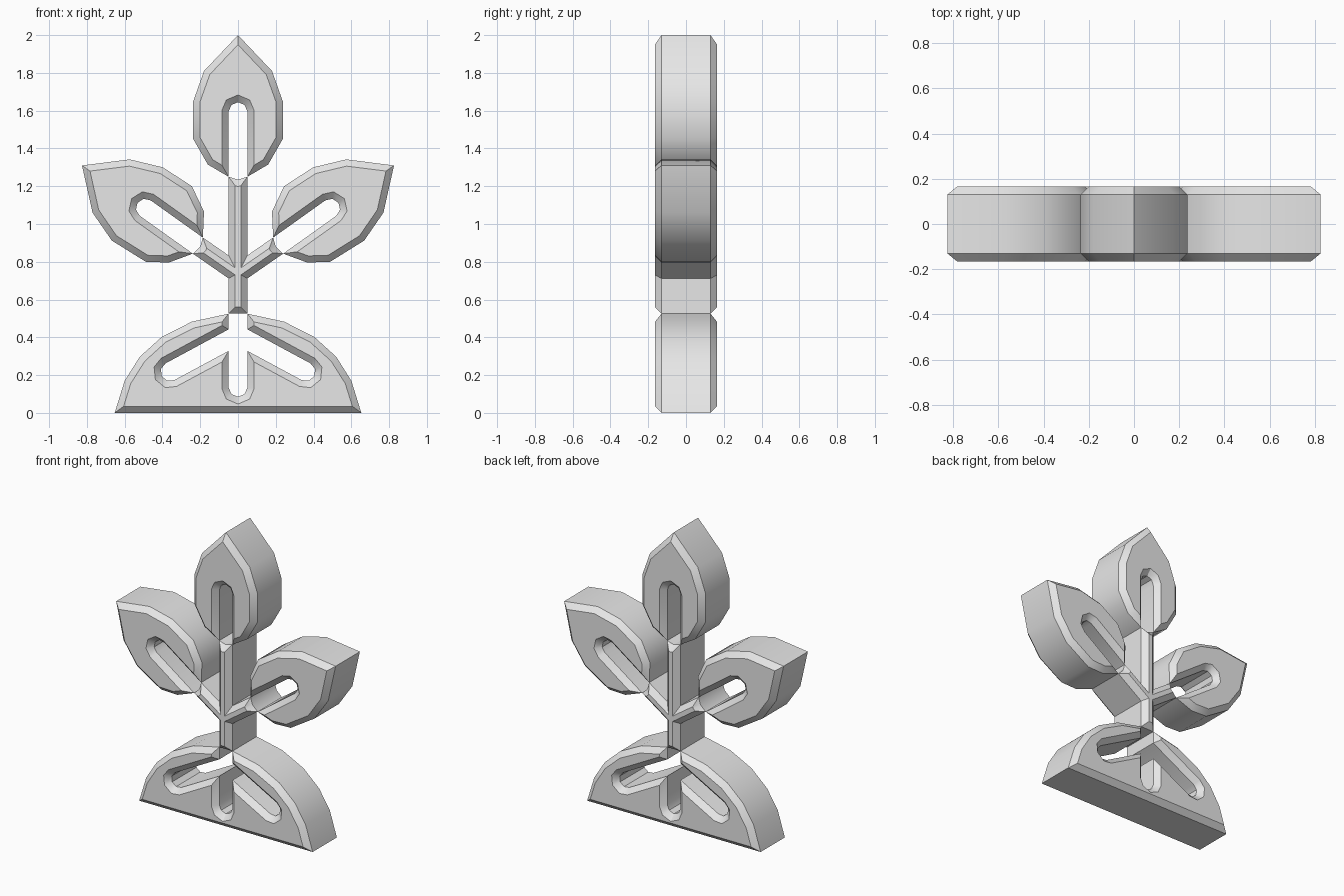
import bpy, bmesh
from math import cos, sin, radians
from mathutils import Vector

CHAMFER = 0.035
HALF_DEPTH = 0.165
SLOT = 0.05

cube = bpy.data.objects.get("Cube")
if cube:
    bpy.data.objects.remove(cube)

grey = bpy.data.materials.new("light_grey")
grey.use_nodes = True
grey.diffuse_color = (0.8, 0.8, 0.8, 1)
grey.node_tree.nodes["Principled BSDF"].inputs["Base Color"].default_value = (0.8, 0.8, 0.8, 1)


def slot_cap(cx, cz, angle):
    """Rounded slot end pointing along angle, running from its upper to its lower side."""
    return [(cx + SLOT * cos(radians(angle + a)), cz + SLOT * sin(radians(angle + a)))
            for a in (90, 45, 0, -45, -90)]


def flip(points):
    return [(-x, z) for x, z in reversed(points)]


def symmetric(half):
    return half + [p for p in flip(half) if abs(p[0]) > 1e-5]


def inset(points, d):
    """Mitred inward offset of a closed outline."""
    pts = [Vector(p) for p in points]
    area = sum(a.x * b.y - b.x * a.y for a, b in zip(pts, pts[1:] + pts[:1]))
    side = 1 if area > 0 else -1
    result = []
    for i, p in enumerate(pts):
        e1 = (p - pts[i - 1]).normalized()
        e2 = (pts[(i + 1) % len(pts)] - p).normalized()
        n1 = Vector((-e1.y, e1.x)) * side
        n2 = Vector((-e2.y, e2.x)) * side
        result.append(p + (n1 + n2) * d / (1 + n1.dot(n2)))
    return result


def chamfered_slab(name, outline):
    """Extrude an outline through y with a chamfer at the front and back rims."""
    bm = bmesh.new()
    small = inset(outline, CHAMFER)
    rim = HALF_DEPTH - CHAMFER
    levels = [(small, -HALF_DEPTH), (outline, -rim), (outline, rim), (small, HALF_DEPTH)]
    rings = [[bm.verts.new((p[0], y, p[1])) for p in pts] for pts, y in levels]
    n = len(outline)
    for a, b in zip(rings, rings[1:]):
        for i in range(n):
            j = (i + 1) % n
            bm.faces.new((a[i], a[j], b[j], b[i]))
    bm.faces.new(rings[0])
    bm.faces.new(rings[-1])
    bmesh.ops.recalc_face_normals(bm, faces=bm.faces)
    mesh = bpy.data.meshes.new(name)
    bm.to_mesh(mesh)
    bm.free()
    mesh.materials.append(grey)
    obj = bpy.data.objects.new(name, mesh)
    bpy.context.collection.objects.link(obj)
    bpy.ops.object.select_all(action='DESELECT')
    obj.select_set(True)
    bpy.context.view_layer.objects.active = obj
    bpy.ops.object.shade_smooth_by_angle(angle=radians(32))


# Top leaf with a slot open at its base
chamfered_slab("top_leaf", symmetric(
    [(0, 2), (0.18, 1.81), (0.237, 1.65), (0.237, 1.45), (0.16, 1.315), (SLOT, 1.25),
     (SLOT, 1.595), (0.035, 1.63), (0, 1.645)]))

# Side leaves, each with a slanted slot
side_leaf = ([(0.826, 1.31), (0.573, 1.342), (0.398, 1.30), (0.244, 1.20),
              (0.18, 1.066), (0.186, 0.928)]
             + slot_cap(0.491, 1.084, 35)
             + [(0.239, 0.843), (0.366, 0.796), (0.488, 0.80), (0.668, 0.912), (0.77, 1.06)])
chamfered_slab("left_leaf", side_leaf)
chamfered_slab("right_leaf", flip(side_leaf))

# Stem with two side branches
chamfered_slab("stem", symmetric(
    [(0, 1.235), (SLOT, 1.25), (SLOT, 0.834), (0.186, 0.928), (0.2, 0.88),
     (0.239, 0.843), (SLOT, 0.712), (SLOT, 0.525)]))

# Soil mound with a three-way root slot
chamfered_slab("soil_mound", symmetric(
    [(0.653, 0), (0.60, 0.17), (0.52, 0.297), (0.403, 0.403), (0.244, 0.483),
     (SLOT, 0.525), (SLOT, 0.442)]
    + slot_cap(0.36, 0.218, -28.3)
    + [(SLOT, 0.328), (SLOT, 0.135), (0.035, 0.10), (0, 0.085)]))
